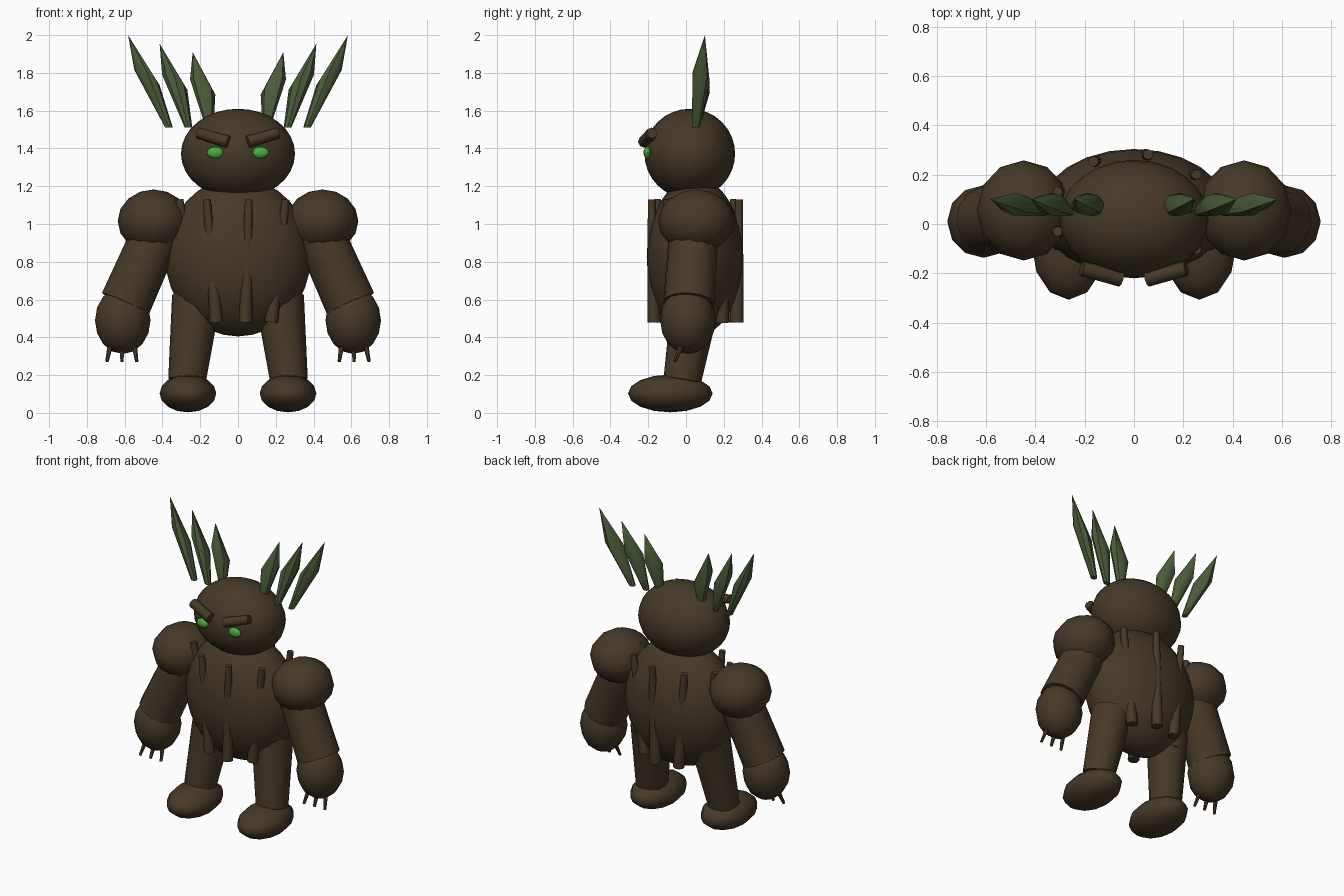
import bpy, bmesh, math
from mathutils import Vector, Matrix

cube = bpy.data.objects.get("Cube")
if cube:
    bpy.data.objects.remove(cube, do_unlink=True)


def material(name, rgb):
    m = bpy.data.materials.new(name)
    m.use_nodes = True
    m.diffuse_color = (*rgb, 1)
    m.node_tree.nodes["Principled BSDF"].inputs["Base Color"].default_value = (*rgb, 1)
    return m


BARK = material("bark brown", (0.062, 0.041, 0.021))
LEAF = material("leaf green", (0.072, 0.108, 0.042))
GLOW = material("eye green", (0.07, 0.42, 0.05))


def finish(bm, name, mat, angle=50):
    bmesh.ops.recalc_face_normals(bm, faces=bm.faces)
    me = bpy.data.meshes.new(name)
    bm.to_mesh(me)
    bm.free()
    me.materials.append(mat)
    ob = bpy.data.objects.new(name, me)
    bpy.context.collection.objects.link(ob)
    bpy.ops.object.select_all(action="DESELECT")
    ob.select_set(True)
    bpy.context.view_layer.objects.active = ob
    bpy.ops.object.shade_smooth_by_angle(angle=math.radians(angle))
    return ob


def ellipsoid(name, centre, radii, mat=BARK, seg=12, rings=8):
    bm = bmesh.new()
    place = Matrix.Translation(centre) @ Matrix.Diagonal((*radii, 1))
    bmesh.ops.create_uvsphere(bm, u_segments=seg, v_segments=rings, radius=1, matrix=place)
    return finish(bm, name, mat)


def limb(name, a, b, ra, rb, seg=12):
    """Tapered cylinder from point a to point b."""
    a, b = Vector(a), Vector(b)
    turn = (b - a).to_track_quat("Z", "Y").to_matrix().to_4x4()
    bm = bmesh.new()
    bmesh.ops.create_cone(bm, cap_ends=True, segments=seg, radius1=ra, radius2=rb,
                          depth=(b - a).length, matrix=Matrix.Translation((a + b) / 2) @ turn)
    return finish(bm, name, BARK)


def leaf(name, foot, middle, tip):
    """Pointed blade: narrow cut foot, wide slanted middle, sharp tip."""
    bm = bmesh.new()
    seg = 8
    rings = []
    for c, rx, ry, slant in ((foot, 0.02, 0.02, 0), (middle, 0.067, 0.046, 0.6)):
        ring = []
        for i in range(seg):
            t = math.tau * i / seg
            dx, dy = rx * math.cos(t), ry * math.sin(t)
            out = math.copysign(dx, dx * c[0])
            ring.append(bm.verts.new((c[0] + dx, c[1] + dy, c[2] + slant * (out - dy))))
        rings.append(ring)
    top = bm.verts.new(tip)
    bm.faces.new(rings[0])
    for i in range(seg):
        j = (i + 1) % seg
        bm.faces.new((rings[0][i], rings[0][j], rings[1][j], rings[1][i]))
        bm.faces.new((rings[1][i], rings[1][j], top))
    return finish(bm, name, LEAF, 40)


# Torso and head
ellipsoid("torso", (0, 0.048, 0.825), (0.385, 0.256, 0.42), seg=24, rings=16)
ellipsoid("head", (0, 0.02, 1.372), (0.302, 0.24, 0.238), seg=24, rings=16)

# Ring of bark strips, mostly sunk into the torso
for k in range(9):
    t = math.radians(40 * k)
    c, s = math.cos(t), math.sin(t)
    limb(f"bark_strip_{k + 1}", (0.33 * c, 0.05 + 0.235 * s, 1.13),
         (0.23 * c, 0.05 + 0.222 * s, 0.48), 0.021, 0.036, 8)

for side, x in (("left", 1), ("right", -1)):
    # Face
    ellipsoid(f"{side}_eye", (0.12 * x, -0.205, 1.378), (0.045, 0.02, 0.031), GLOW)
    limb(f"{side}_brow", (0.052 * x, -0.222, 1.435), (0.212 * x, -0.18, 1.482), 0.033, 0.03, 8)

    # Arm, hand and claws
    ellipsoid(f"{side}_shoulder", (0.447 * x, 0.055, 1.015), (0.19, 0.203, 0.168))
    limb(f"{side}_arm", (0.435 * x, 0.04, 0.94), (0.595 * x, 0.015, 0.58), 0.132, 0.138)
    ellipsoid(f"{side}_hand", (0.61 * x, 0.01, 0.49), (0.147, 0.147, 0.178))
    for k in (-1, 0, 1):
        limb(f"{side}_claw_{k + 2}", ((0.612 + 0.06 * k) * x, -0.015, 0.38),
             ((0.615 + 0.079 * k) * x, -0.06, 0.272), 0.016, 0.009, 6)

    # Leg and foot
    limb(f"{side}_leg", (0.22 * x, 0.055, 0.61), (0.27 * x, -0.02, 0.17), 0.13, 0.1)
    ellipsoid(f"{side}_foot", (0.265 * x, -0.083, 0.103), (0.15, 0.224, 0.1))

    # Leaves, inner to outer
    for k, (fx, mx, tx, tz) in enumerate(((0.15, 0.187, 0.24, 1.91),
                                          (0.262, 0.335, 0.415, 1.955),
                                          (0.365, 0.482, 0.582, 2.0))):
        leaf(f"{side}_leaf_{k + 1}", (fx * x, 0.052, 1.51),
             (mx * x, 0.08, 1.725 + 0.025 * k), (tx * x, 0.1, tz))
